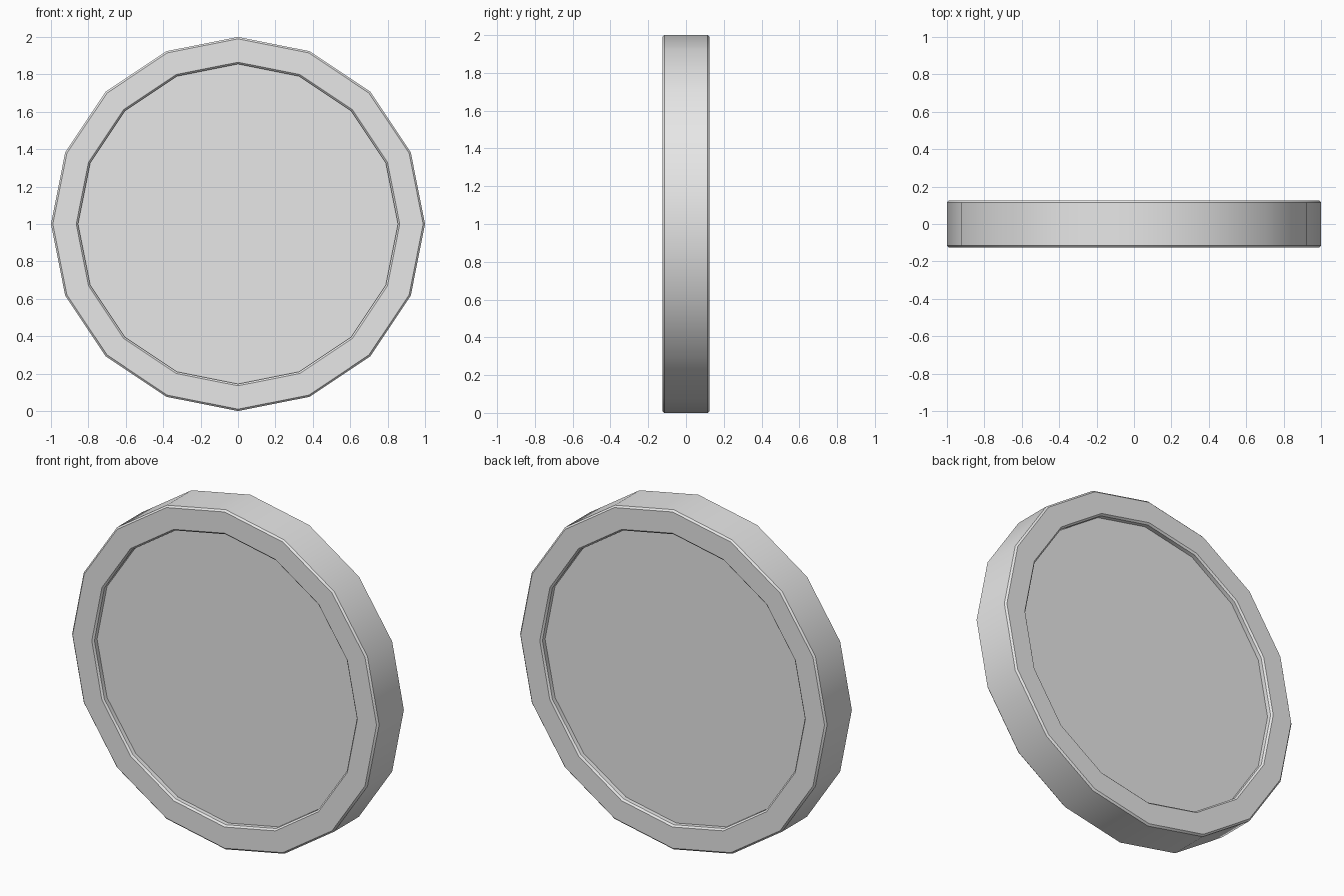
import bpy, bmesh, math

old = bpy.data.objects.get("Cube")
if old:
    bpy.data.objects.remove(old)

SIDES = 16
HALF = 0.125     # half thickness
CHAMFER = 0.01
RIM = 0.865      # radius where the rim meets the recess
RECESS = 0.035   # depth of the recess on each face

# Plain grey material
grey = bpy.data.materials.new("light_grey")
grey.use_nodes = True
colour = (0.8, 0.8, 0.8, 1)
grey.diffuse_color = colour
grey.node_tree.nodes["Principled BSDF"].inputs["Base Color"].default_value = colour

# Half profile (radius, y), from the front recess out to the chamfered edge
half_profile = [
    (RIM - CHAMFER, RECESS - HALF),
    (RIM - CHAMFER, CHAMFER - HALF),
    (RIM, -HALF),
    (1 - CHAMFER, -HALF),
    (1, CHAMFER - HALF),
]
profile = half_profile + [(r, -y) for r, y in reversed(half_profile)]

# Disc: rings of the profile, bridged together and capped by the panels
bm = bmesh.new()
rings = []
for r, y in profile:
    ring = []
    for i in range(SIDES):
        a = math.tau * i / SIDES
        ring.append(bm.verts.new((r * math.cos(a), y, 1 + r * math.sin(a))))
    rings.append(ring)
for a, b in zip(rings, rings[1:]):
    for i in range(SIDES):
        j = (i + 1) % SIDES
        bm.faces.new((a[i], a[j], b[j], b[i]))
bm.faces.new(rings[0])
bm.faces.new(rings[-1])
bmesh.ops.recalc_face_normals(bm, faces=bm.faces)

mesh = bpy.data.meshes.new("recessed_disc")
bm.to_mesh(mesh)
bm.free()
mesh.materials.append(grey)
disc = bpy.data.objects.new("recessed_disc", mesh)
bpy.context.collection.objects.link(disc)

# Smooth around the rim, sharp at the chamfers
bpy.context.view_layer.objects.active = disc
disc.select_set(True)
bpy.ops.object.shade_smooth_by_angle(angle=math.radians(30))
